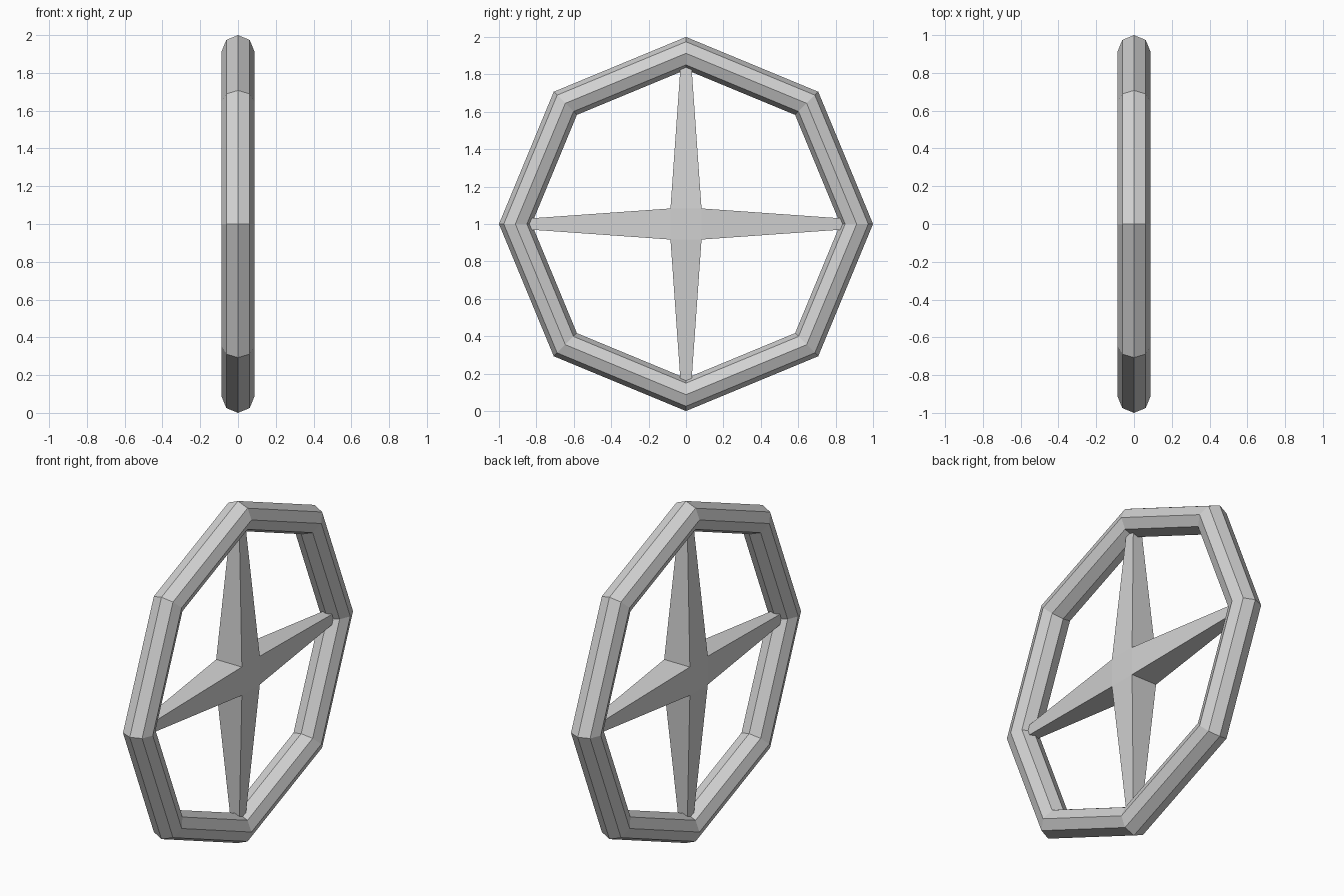
import bpy
import bmesh
import math
from mathutils import Vector

cube = bpy.data.objects.get("Cube")
if cube:
    bpy.data.objects.remove(cube, do_unlink=True)

CENTRE = Vector((0, 0, 1))
TUBE = 0.0875       # tube radius of the ring
HUB = 0.083         # half size of the central block
TIP = 0.026         # half thickness of an arm at its end
REACH = 0.89        # arm length, ending inside the ring

# Plain grey material
grey = bpy.data.materials.new("plain_grey")
grey.use_nodes = True
colour = (0.64, 0.64, 0.64, 1)
grey.diffuse_color = colour
grey.node_tree.nodes["Principled BSDF"].inputs["Base Color"].default_value = colour

# Eight-sided ring with an eight-sided tube, standing upright
bpy.ops.mesh.primitive_torus_add(
    major_segments=8, minor_segments=8,
    major_radius=1 - TUBE, minor_radius=TUBE,
    location=CENTRE, rotation=(0, math.pi / 2, 0))
ring = bpy.context.object
ring.name = "outer_ring"
ring.data.materials.append(grey)

# Four tapered arms pulled out of a central block
bm = bmesh.new()
bmesh.ops.create_cube(bm, size=2 * HUB)
bm.normal_update()
arm_faces = [f for f in bm.faces if abs(f.normal.x) < 0.5]
directions = [f.normal.copy() for f in arm_faces]
for face, direction in zip(arm_faces, directions):
    end = bmesh.ops.extrude_discrete_faces(bm, faces=[face])["faces"][0]
    for v in end.verts:
        sideways = v.co - direction * v.co.dot(direction)
        v.co = direction * REACH + sideways * (TIP / HUB)
bmesh.ops.recalc_face_normals(bm, faces=bm.faces[:])
mesh = bpy.data.meshes.new("cross_spokes")
bm.to_mesh(mesh)
bm.free()
mesh.materials.append(grey)
spokes = bpy.data.objects.new("cross_spokes", mesh)
spokes.location = CENTRE
bpy.context.collection.objects.link(spokes)
